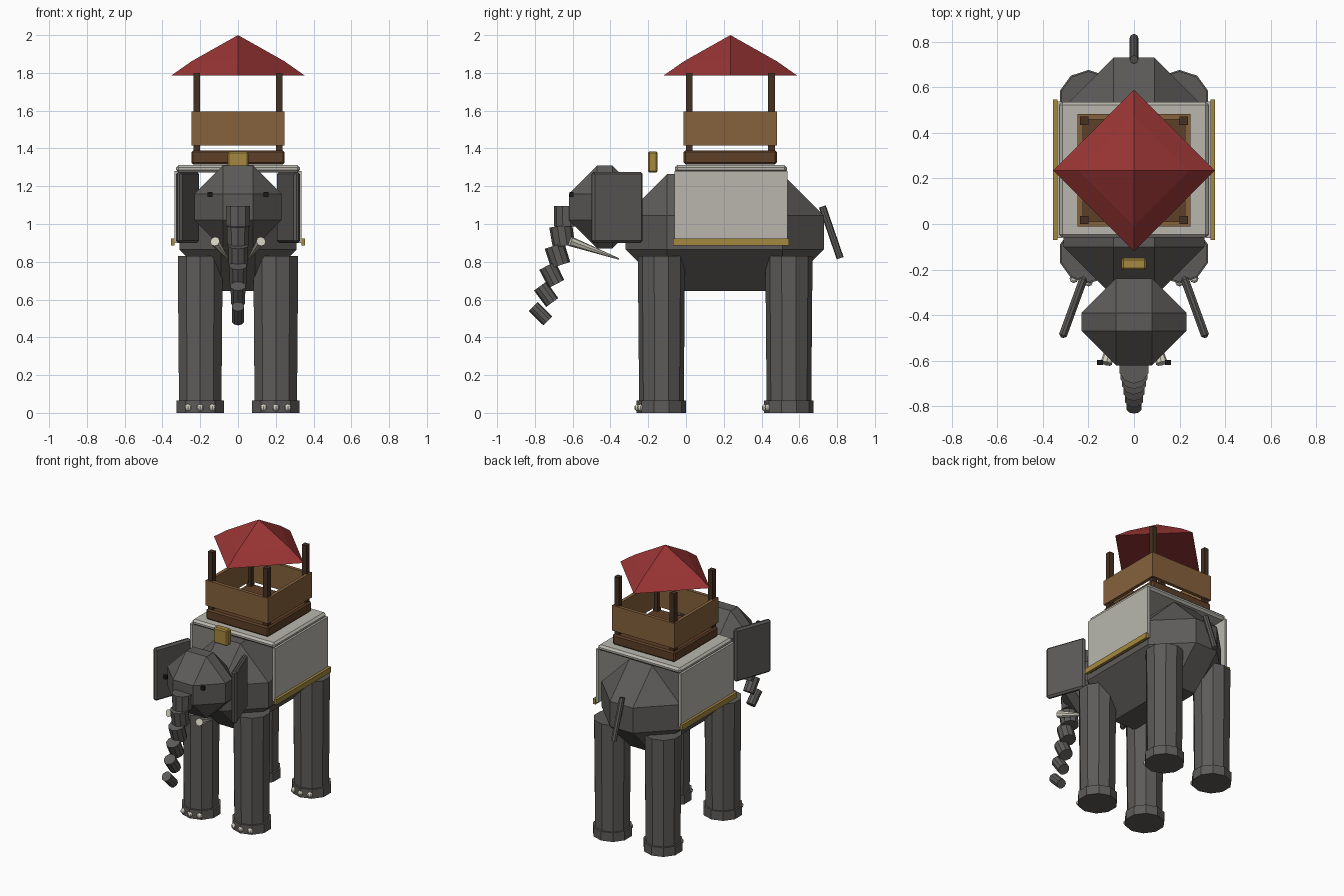
import bpy, bmesh
from math import radians
from mathutils import Vector, Matrix, Euler

if "Cube" in bpy.data.objects:
    bpy.data.objects.remove(bpy.data.objects["Cube"])


def material(name, r, g, b):
    m = bpy.data.materials.new(name)
    m.diffuse_color = (r, g, b, 1)
    m.use_nodes = True
    m.node_tree.nodes["Principled BSDF"].inputs["Base Color"].default_value = m.diffuse_color
    return m


HIDE = material("hide", 0.11, 0.105, 0.10)
CLOTH = material("cloth", 0.48, 0.47, 0.42)
GOLD = material("gold", 0.38, 0.25, 0.05)
WOOD = material("wood", 0.24, 0.12, 0.045)
DARK_WOOD = material("dark_wood", 0.11, 0.05, 0.02)
POST_WOOD = material("post_wood", 0.06, 0.03, 0.015)
RED = material("red", 0.32, 0.035, 0.035)
IVORY = material("ivory", 0.65, 0.62, 0.52)
BLACK = material("black", 0.01, 0.01, 0.01)


def finish(name, bm, mat, loc, rot=(0, 0, 0)):
    bm.transform(Matrix.Translation(loc) @ Euler(rot).to_matrix().to_4x4())
    bmesh.ops.recalc_face_normals(bm, faces=bm.faces[:])
    me = bpy.data.meshes.new(name)
    bm.to_mesh(me)
    bm.free()
    me.materials.append(mat)
    ob = bpy.data.objects.new(name, me)
    bpy.context.collection.objects.link(ob)
    return ob


def box(name, loc, size, mat, bevel=0.0, rot=(0, 0, 0)):
    bm = bmesh.new()
    bmesh.ops.create_cube(bm, size=1)
    bmesh.ops.scale(bm, vec=size, verts=bm.verts[:])
    if bevel:
        bmesh.ops.bevel(bm, geom=bm.edges[:], offset=bevel, segments=1,
                        affect='EDGES', profile=0.5)
    return finish(name, bm, mat, loc, rot)


def cone(name, loc, r1, r2, h, mat, sides=10, rot=(0, 0, 0)):
    bm = bmesh.new()
    bmesh.ops.create_cone(bm, cap_ends=True, segments=sides,
                          radius1=r1, radius2=r2, depth=h)
    return finish(name, bm, mat, loc, rot)


# Body and head: heavily chamfered blocks
box("body", (0, 0.205, 0.955), (0.62, 1.05, 0.62), HIDE, 0.22)
box("head", (0, -0.43, 1.09), (0.46, 0.38, 0.44), HIDE, 0.15)

# Legs, feet and toenails
for end, y in (("front", -0.13), ("back", 0.545)):
    for side, s in (("left", -1), ("right", 1)):
        x = 0.2 * s
        cone(f"{end}_leg_{side}", (x, y, 0.435), 0.118, 0.125, 0.79, HIDE)
        cone(f"{end}_foot_{side}", (x, y, 0.0325), 0.131, 0.131, 0.065, HIDE)
        for i in (-1, 0, 1):
            bm = bmesh.new()
            bmesh.ops.create_uvsphere(bm, u_segments=8, v_segments=6, radius=0.019)
            finish(f"{end}_toenail_{side}_{i + 2}", bm, IVORY,
                   (x + 0.064 * i, y - 0.125 + 0.015 * abs(i), 0.028))

# Trunk: stacked, progressively tilted segments
for i in range(6):
    r = 0.068 - 0.0068 * i
    y = (-0.632, -0.655, -0.68, -0.71, -0.74, -0.77)[i]
    cone(f"trunk_segment_{i + 1}", (0, y, 1.04 - 0.103 * i), r * 0.97, r, 0.108,
         HIDE, 10, (radians(9 * i), 0, 0))

# Ears, eyes and tusks
for side, s in (("left", -1), ("right", 1)):
    box(f"ear_{side}", (0.267 * s, -0.365, 1.088), (0.036, 0.285, 0.375), HIDE,
        0.012, (0, 0, radians(20 * s)))
    box(f"eye_{side}", (0.149 * s, -0.607, 1.157), (0.026, 0.022, 0.026), BLACK)
    base, tip = Vector((0.122 * s, -0.612, 0.908)), Vector((0.055 * s, -0.355, 0.815))
    d = tip - base
    cone(f"tusk_{side}", (base + tip) / 2, 0.026, 0.004, d.length, IVORY, 8,
         d.to_track_quat('Z', 'Y').to_euler())

# Tail
cone("tail", (0, 0.769, 0.956), 0.019, 0.019, 0.29, HIDE, 8, (radians(19), 0, 0))

# Saddle cloth with side drapes and gold trim
box("saddle_cloth", (0, 0.238, 1.292), (0.656, 0.595, 0.04), CLOTH, 0.014)
for side, s in (("left", -1), ("right", 1)):
    box(f"cloth_drape_{side}", (0.327 * s, 0.238, 1.09), (0.02, 0.6, 0.38), CLOTH)
    box(f"cloth_trim_{side}", (0.345 * s, 0.238, 0.905), (0.02, 0.615, 0.038), GOLD)

# Headpiece
box("headpiece", (0, -0.176, 1.328), (0.11, 0.052, 0.112), GOLD, 0.008)

# Riding tower: floor, walls and posts
CY = 0.235
box("tower_floor", (0, CY, 1.353), (0.494, 0.494, 0.074), DARK_WOOD, 0.01)
for s, a, b in ((-1, "front", "left"), (1, "back", "right")):
    box(f"tower_wall_{a}", (0, CY + 0.235 * s, 1.505), (0.494, 0.024, 0.18), WOOD)
    box(f"tower_wall_{b}", (0.235 * s, CY, 1.505), (0.024, 0.494, 0.18), WOOD)
    for t in (-1, 1):
        box(f"tower_post_{a}_{'left' if t < 0 else 'right'}",
            (0.218 * t, CY + 0.218 * s, 1.585), (0.036, 0.036, 0.43), POST_WOOD)

# Four-sided roof with a slightly steeper eave
bm = bmesh.new()
rings = [[bm.verts.new((r * cx, r * cy, z)) for cx, cy in ((1, 0), (0, 1), (-1, 0), (0, -1))]
         for r, z in ((0.355, 1.785), (0.245, 1.862))]
apex = bm.verts.new((0, 0, 2.0))
bm.faces.new(rings[0])
for i in range(4):
    j = (i + 1) % 4
    bm.faces.new((rings[0][i], rings[0][j], rings[1][j], rings[1][i]))
    bm.faces.new((rings[1][i], rings[1][j], apex))
finish("roof", bm, RED, (0, CY, 0))
